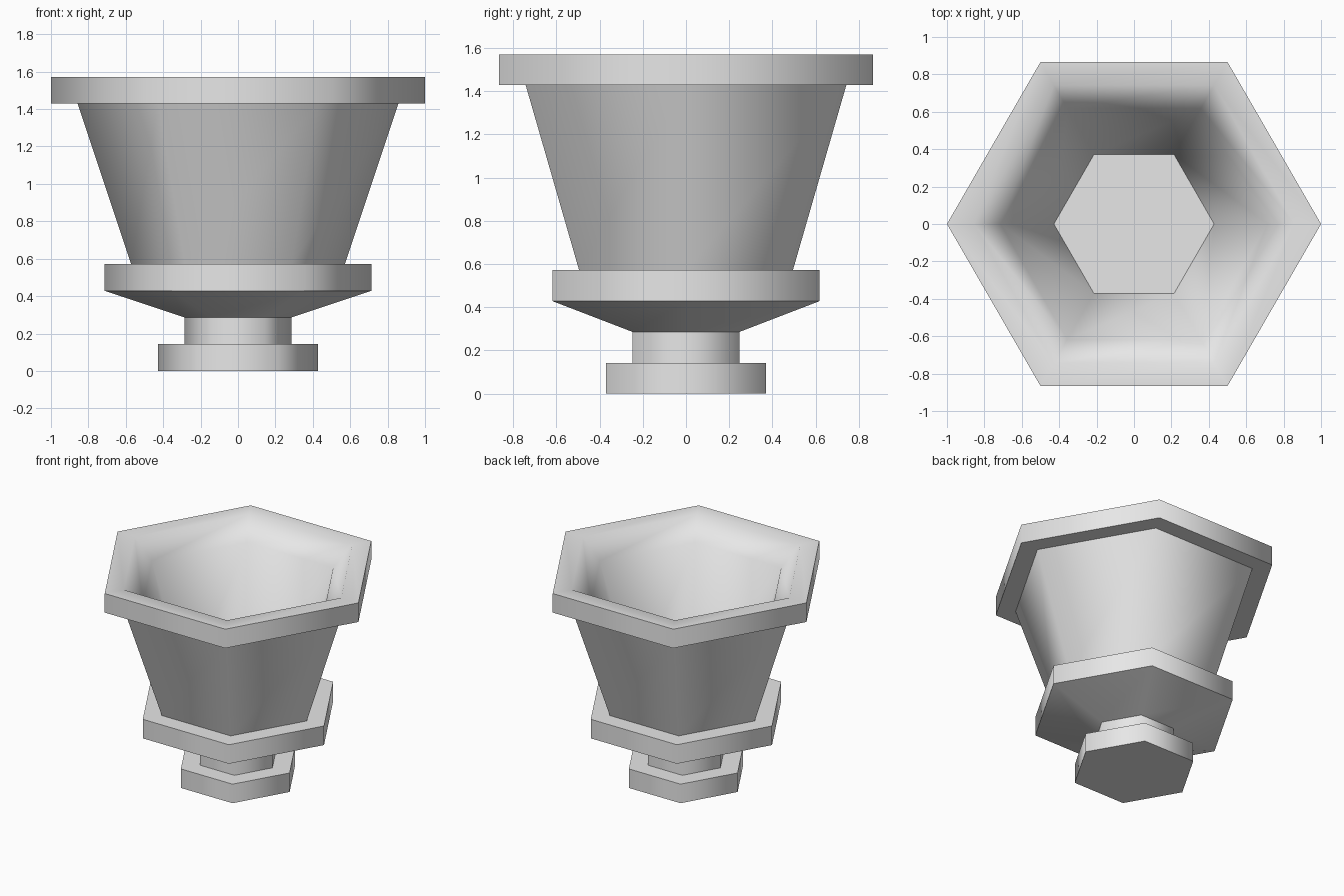
import bpy
import bmesh
from math import cos, sin, pi, radians

if "Cube" in bpy.data.objects:
    bpy.data.objects.remove(bpy.data.objects["Cube"], do_unlink=True)

SIDES = 6
U = 1 / 7  # all proportions are whole sevenths

# Single grey material
grey = bpy.data.materials.new("light grey")
grey.use_nodes = True
colour = (0.8, 0.8, 0.8, 1)
grey.diffuse_color = colour
grey.node_tree.nodes["Principled BSDF"].inputs["Base Color"].default_value = colour

# (radius, height) outline from the foot, up the outside and down the inside
outline = [
    (3, 0), (3, 1),        # foot
    (2, 1), (2, 2),        # stem
    (5, 3), (5, 4),        # flared collar
    (4, 4), (6, 10),       # bowl wall
    (7, 10), (7, 11),      # rim
    (6, 11), (5, 10),      # bevelled lip
    (3, 4),                # inner floor
]


def hex_ring(bm, radius, height):
    return [bm.verts.new((radius * U * cos(2 * pi * i / SIDES),
                          radius * U * sin(2 * pi * i / SIDES),
                          height * U)) for i in range(SIDES)]


# Sweep the outline round six sides and cap both ends
bm = bmesh.new()
rings = [hex_ring(bm, r, z) for r, z in outline]
for low, high in zip(rings, rings[1:]):
    for i in range(SIDES):
        j = (i + 1) % SIDES
        bm.faces.new((low[i], low[j], high[j], high[i]))
bm.faces.new(rings[0][::-1])
bm.faces.new(rings[-1])

mesh = bpy.data.meshes.new("hexagonal_goblet")
bm.to_mesh(mesh)
bm.free()
mesh.materials.append(grey)
goblet = bpy.data.objects.new("hexagonal_goblet", mesh)
bpy.context.collection.objects.link(goblet)

# Smooth round the six corners, sharp at the steps
bpy.ops.object.select_all(action="DESELECT")
goblet.select_set(True)
bpy.context.view_layer.objects.active = goblet
bpy.ops.object.shade_smooth_by_angle(angle=radians(65))
